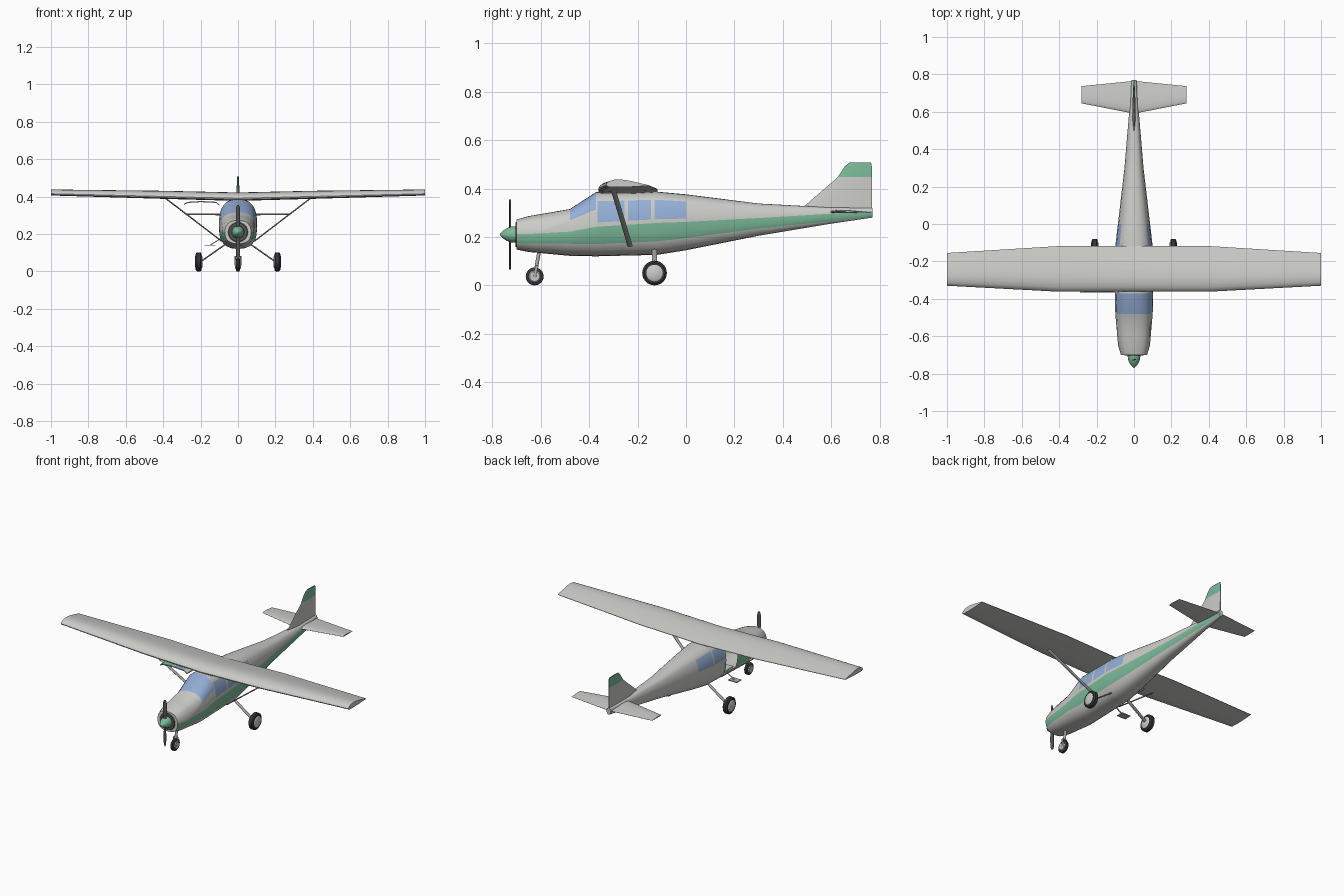
import bpy, bmesh
from math import sin, cos, tau, radians
from mathutils import Vector, Matrix

cube = bpy.data.objects.get("Cube")
if cube:
    bpy.data.objects.remove(cube)


def material(name, r, g, b):
    m = bpy.data.materials.new(name)
    m.use_nodes = True
    m.diffuse_color = (r, g, b, 1)
    m.node_tree.nodes["Principled BSDF"].inputs["Base Color"].default_value = (r, g, b, 1)
    return m


WHITE = material("off_white", .6, .6, .58)
GREEN = material("stripe_green", .2, .49, .32)
GLASS = material("window_blue", .3, .43, .68)
RUBBER = material("tyre_black", .035, .037, .042)
DARK = material("dark_grey", .09, .09, .09)
METAL = material("strut_grey", .42, .42, .41)


def finish(name, bm, mats):
    bmesh.ops.recalc_face_normals(bm, faces=bm.faces)
    mesh = bpy.data.meshes.new(name)
    bm.to_mesh(mesh)
    bm.free()
    for m in mats:
        mesh.materials.append(m)
    ob = bpy.data.objects.new(name, mesh)
    bpy.context.collection.objects.link(ob)
    bpy.ops.object.select_all(action='DESELECT')
    ob.select_set(True)
    bpy.context.view_layer.objects.active = ob
    bpy.ops.object.shade_smooth_by_angle(angle=radians(38))
    return ob


def loft(name, rings, mats, rule=lambda i, j: 0):
    """Skin closed rings; rule gives the material of each face, None leaves a hole."""
    bm = bmesh.new()
    vs = [[bm.verts.new(p) for p in ring] for ring in rings]
    n = len(vs[0])
    for i in range(len(vs) - 1):
        for j in range(n):
            k = (j + 1) % n
            slot = rule(i, j)
            if slot is not None:
                f = bm.faces.new((vs[i][j], vs[i][k], vs[i + 1][k], vs[i + 1][j]))
                f.material_index = slot
    bm.faces.new(vs[0])
    bm.faces.new(vs[-1]).material_index = rule(len(vs) - 2, 0) or 0
    return finish(name, bm, mats)


def lathe(name, centre, axis, profile, mat, sides=24):
    turn = Vector(axis).to_track_quat('Z', 'Y').to_matrix()
    rings = [[Vector(centre) + turn @ Vector((r * cos(tau * k / sides), r * sin(tau * k / sides), d))
              for k in range(sides)] for d, r in profile]
    return loft(name, rings, [mat])


def rod(name, p, q, rx, ry, mat=METAL, sides=10):
    rings = [[(c[0] + rx * cos(tau * k / sides), c[1] + ry * sin(tau * k / sides), c[2])
              for k in range(sides)] for c in (p, q)]
    return loft(name, rings, [mat])


def box(name, centre, size, mat):
    bm = bmesh.new()
    bmesh.ops.create_cube(bm, size=1, matrix=Matrix.Translation(centre) @ Matrix.Diagonal((*size, 1)))
    return finish(name, bm, [mat])


# Fuselage stations: y, half width, belly, stripe bottom, stripe top, roof
STATIONS = [
    (-.7, .07, .148, .175, .212, .272),
    (-.65, .085, .138, .172, .212, .286),
    (-.48, .1, .122, .172, .222, .315),
    (-.372, .103, .12, .17, .242, .385),
    (-.12, .1, .126, .182, .258, .387),
    (0, .086, .145, .195, .262, .376),
    (.3, .051, .205, .235, .278, .338),
    (.6, .026, .255, .265, .296, .322),
    (.77, .013, .28, .284, .306, .32),
]
# Extra stations at window and door edges
EDGES = [-.6, -.365, -.255, -.24, -.145, -.13, .15, .45]
SILLS = {-.48: (.5, .75), -.372: (.5, .78)}


def station(y):
    for a, b in zip(STATIONS, STATIONS[1:]):
        if a[0] <= y <= b[0]:
            t = (y - a[0]) / (b[0] - a[0])
            return [u + (v - u) * t for u, v in zip(a, b)]


def half_section(y):
    _, w, belly, s1, s2, roof = station(y)
    lo, hi = SILLS.get(y, (.12, .74))
    w1, w2 = s2 + lo * (roof - s2), s2 + hi * (roof - s2)
    zs = [belly + f * (s1 - belly) for f in (0, .06, .22, .5)]
    zs += [s1, (s1 + s2) / 2, s2, w1, (w1 + w2) / 2, w2]
    zs += [w2 + f * (roof - w2) for f in (.3, .6, .82, .95, 1)]
    mid, h = (belly + roof) / 2, (roof - belly) / 2
    power = 2.5
    return [(w * max(0, 1 - min(1, abs(z - mid) / h) ** power) ** (1 / power), z) for z in zs]


ys = sorted([s[0] for s in STATIONS] + EDGES)
rings = []
for y in ys:
    half = half_section(y)
    rings.append([(x, y, z) for x, z in half] + [(-x, y, z) for x, z in half[-2:0:-1]])
ROWS = len(half) - 1


def hull_colour(i, j):
    left = j < ROWS
    row = j if left else 2 * ROWS - 1 - j
    start = ys[i]
    if start == -.365 and not left and 4 <= row <= 8:
        return None                       # open doorway
    if start == -.48 and row >= 7:
        return 2                          # windshield
    if row in (7, 8) and start in (-.365, -.24, -.13, -.12):
        return 2                          # side windows
    if row in (4, 5) and (left or start < -.25):
        return 1
    return 0


loft("fuselage", rings, [WHITE, GREEN, GLASS], hull_colour)
box("cabin_floor", (0, -.24, .165), (.14, .26, .006), WHITE)

# Raised door on the right side, hinged at the top
door_path = [(-.1, .352), (-.118, .366), (-.19, .37), (-.205, .37), (-.265, .366), (-.288, .357)]
loft("open_door", [[(x, y, z + d) for y, d in ((-.365, 0), (-.25, 0), (-.25, .006), (-.365, .006))]
                   for x, z in door_path],
     [WHITE, GREEN, GLASS], lambda i, j: (0, 2, 0, 1, 1)[i])

# Wing
airfoil = [(0, .3), (.03, .6), (.1, .82), (.2, .96), (.32, 1), (.5, .88), (.75, .58), (1, .25),
           (1, .18), (.6, .04), (.25, 0), (.06, .04), (.01, .15)]


def wing_section(x, front, back, base, thick):
    return [(x, front + u * (back - front), base + v * thick) for u, v in airfoil]


tip, bend, root = (-.33, -.155, .406, .032), (-.362, -.118, .388, .043), (-.362, -.118, .377, .045)
loft("wing", [wing_section(x, *s) for x, s in
              ((-1, tip), (-.4, bend), (0, root), (.4, bend), (1, tip))], [WHITE])

# Tail surfaces
loft("tailplane", [wing_section(x, *s) for x, s in
                   ((-.28, (.645, .737, .302, .007)), (0, (.59, .765, .299, .013)),
                    (.28, (.645, .737, .302, .007)))], [WHITE])


def fin_section(z, front, back, t):
    mid = front + .3 * (back - front)
    return [(0, front, z), (t, mid, z), (t / 3, back, z), (-t / 3, back, z), (-t, mid, z)]


loft("tail_fin", [fin_section(.31, .46, .768, .009), fin_section(.33, .492, .768, .009),
                  fin_section(.447, .627, .768, .007), fin_section(.49, .655, .768, .006),
                  fin_section(.508, .675, .764, .004)],
     [WHITE, GREEN], lambda i, j: 1 if i > 1 else 0)

# Nose, spinner and propeller
NOSE_Z = .21
lathe("cowl_intake", (0, -.7, NOSE_Z), (0, -1, 0), [(0, .053), (.004, .05)], DARK)
lathe("spinner", (0, -.7, NOSE_Z), (0, -1, 0),
      [(0, .034), (.02, .033), (.04, .026), (.055, .016), (.066, .006), (.069, .001)], GREEN)
blade = [(-.145, .005), (-.125, .011), (-.07, .012), (-.02, .007),
         (.02, .007), (.07, .012), (.125, .011), (.145, .005)]
loft("propeller", [[(c * cos(tau * k / 8), -.726 + .003 * sin(tau * k / 8) + (.003 if d > 0 else -.003)
                     * cos(tau * k / 8), NOSE_Z + d) for k in range(8)] for d, c in blade], [DARK])


# Wheels
def wheel(name, x, y, r, half):
    centre = (x, y, r)
    lathe(name + "_tyre", centre, (1, 0, 0),
          [(-half, r * .7), (-half, r * .84), (-half * .6, r), (half * .6, r), (half, r * .84), (half, r * .7)],
          RUBBER)
    lathe(name + "_hub", centre, (1, 0, 0),
          [(-half - .004, r * .55), (-half + .001, r * .7), (half - .001, r * .7), (half + .004, r * .55)], WHITE)


wheel("nose_wheel", 0, -.625, .037, .011)
rod("nose_leg", (0, -.605, .15), (0, -.618, .075), .008, .008)
for s in (-1, 1):
    rod("nose_fork", (s * .014, -.617, .08), (s * .014, -.625, .032), .004, .006)
rod("nose_fork_bridge", (0, -.617, .076), (0, -.617, .082), .018, .008)

# Main gear and wing struts on both sides
for s, side in ((-1, "right"), (1, "left")):
    wheel(side + "_main_wheel", s * .21, -.13, .051, .016)
    rod(side + "_gear_leg", (s * .06, -.13, .15), (s * .2, -.13, .052), .007, .011)
    rod(side + "_wing_strut", (s * .085, -.23, .16), (s * .39, -.3, .393), .006, .011)

# Boarding step below the doorway
box("boarding_step", (-.15, -.27, .14), (.06, .045, .005), METAL)
rod("step_bracket", (-.15, -.27, .14), (-.085, -.27, .18), .004, .005)
